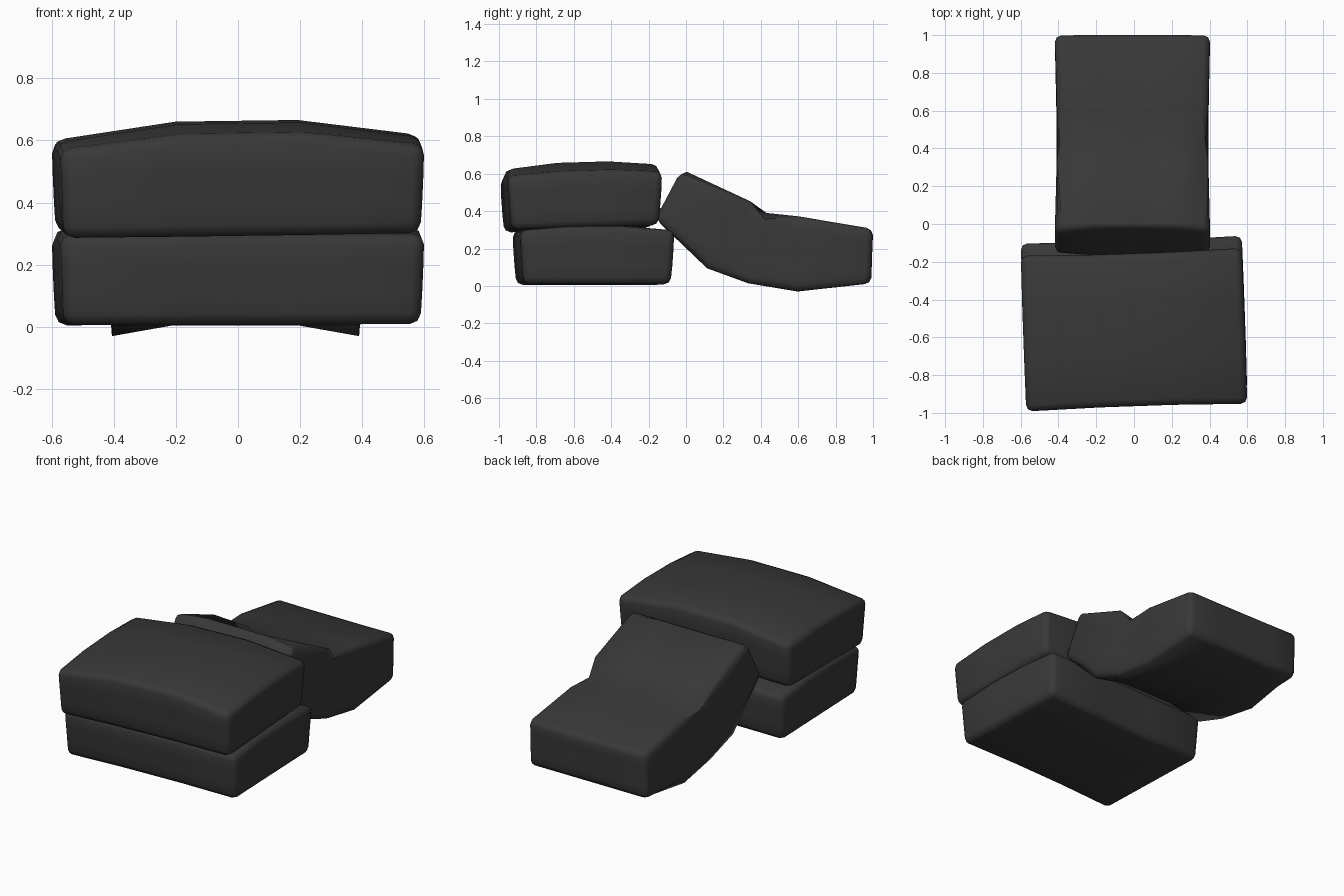
import bpy
import bmesh
import math
from mathutils import Matrix, Vector

cube = bpy.data.objects.get("Cube")
if cube:
    bpy.data.objects.remove(cube, do_unlink=True)

black = bpy.data.materials.new("charcoal_black")
black.use_nodes = True
colour = (0.04, 0.04, 0.04, 1)
black.diffuse_color = colour
bsdf = black.node_tree.nodes["Principled BSDF"]
bsdf.inputs["Base Color"].default_value = colour
bsdf.inputs["Roughness"].default_value = 0.8


def make_bag(name, cuts, shape, bevel=0.035):
    """Gridded box, shaped by a function of its -1..1 coordinates, with soft rims."""
    bm = bmesh.new()
    bmesh.ops.create_cube(bm, size=2)
    bmesh.ops.subdivide_edges(bm, edges=bm.edges[:], cuts=cuts, use_grid_fill=True)
    rims = [e for e in bm.edges if e.calc_face_angle(0) > 1]
    for v in bm.verts:
        v.co = shape(*v.co)
    bmesh.ops.bevel(bm, geom=rims, offset=bevel, segments=2, profile=0.5,
                    affect='EDGES', clamp_overlap=True)
    bmesh.ops.recalc_face_normals(bm, faces=bm.faces[:])
    for f in bm.faces:
        f.smooth = True
    mesh = bpy.data.meshes.new(name)
    bm.to_mesh(mesh)
    bm.free()
    mesh.materials.append(black)
    obj = bpy.data.objects.new(name, mesh)
    bpy.context.collection.objects.link(obj)
    return obj


def flat_bag(centre_y, bottom, top, crown, tilt_x, tilt_y):
    """Shape of a lying bag: domed top, slightly tapered base, small turn."""
    turn = Matrix.Rotation(math.radians(2), 3, 'Z')

    def shape(u, v, w):
        t = (w + 1) / 2
        dome = crown * (1 - u * u) + 0.025 * (1 - v * v)
        x = u * (0.575 + 0.012 * t)
        y = v * (0.395 + 0.02 * t - 0.012 * (1 - u * u))
        z = bottom + (top - bottom) * t + dome * t + tilt_x * u + tilt_y * v
        return turn @ Vector((x, y, z)) + Vector((0, centre_y, 0))
    return shape


# Two bags stacked at the front
make_bag("lower_bag", 2, flat_bag(-0.495, 0.007, 0.295, 0.005, 0.002, 0))
make_bag("upper_bag", 2, flat_bag(-0.56, 0.305, 0.588, 0.055, 0.008, 0.012))

# Bag slumped against the back of the stack
under = [(-0.165, 0.355), (0.13, 0.125), (0.34, 0.048), (0.6, 0.005), (0.99, 0.01)]
over = [(-0.03, 0.61), (0.33, 0.42), (0.43, 0.39), (0.6, 0.372), (1.0, 0.305)]


def slumped(u, v, w):
    i = round((v + 1) * 2)
    y, z = Vector(under[i]).lerp(Vector(over[i]), (w + 1) / 2)
    return Vector((-0.008 + u * (0.397 + 0.014 * v * v), y, z))


make_bag("leaning_bag", 3, slumped)
